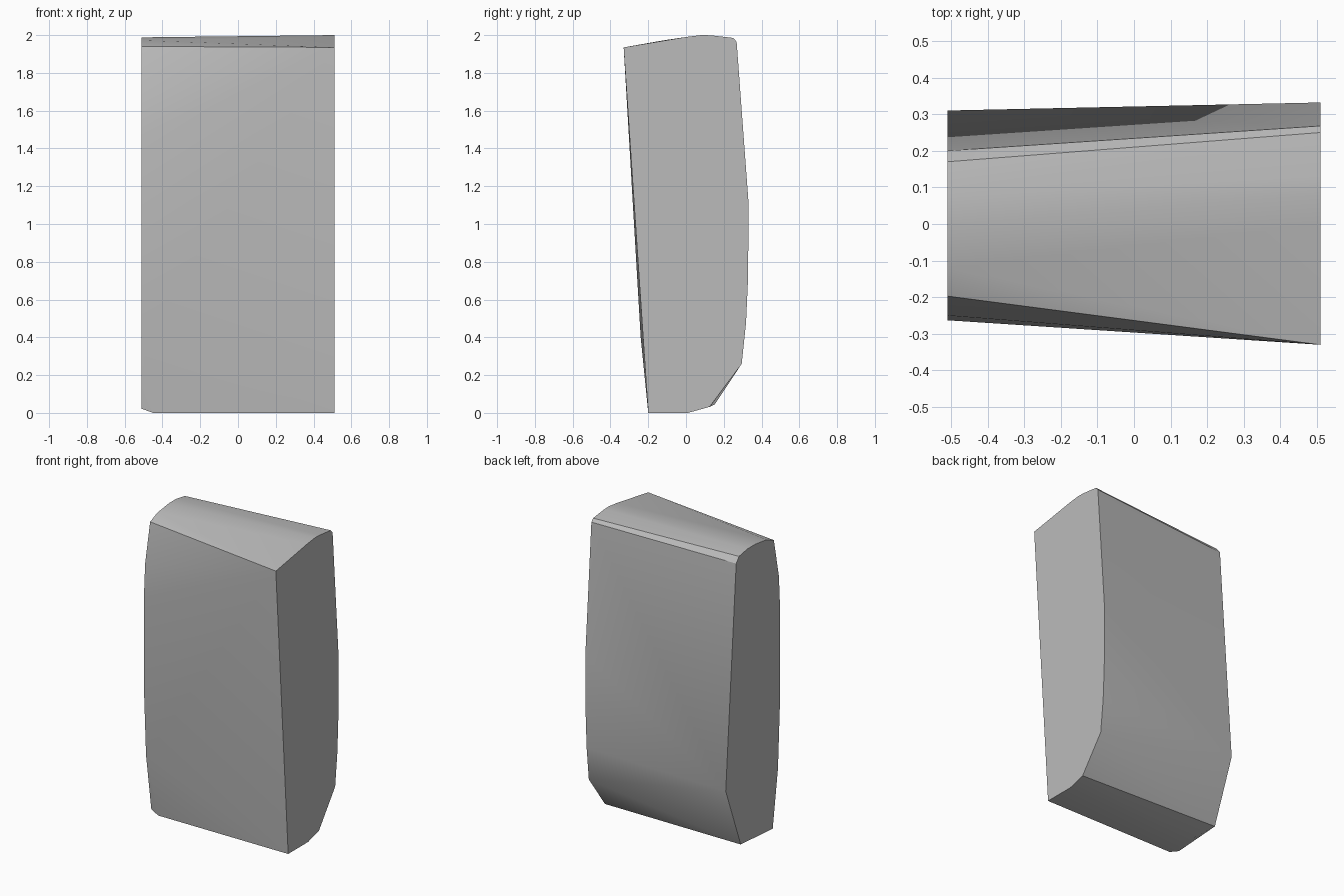
import bpy
import bmesh
import math

cube = bpy.data.objects.get("Cube")
if cube:
    bpy.data.objects.remove(cube, do_unlink=True)

# Plain grey stone colour
grey = bpy.data.materials.new("plain_grey")
grey.use_nodes = True
colour = (0.5, 0.5, 0.5, 1.0)
grey.diffuse_color = colour
grey.node_tree.nodes["Principled BSDF"].inputs["Base Color"].default_value = colour

# End outlines as (y, z), running over the top, down the back and up the front
HALF = 0.51
left_end = [(-0.33, 1.935), (0.0, 1.99), (0.08, 2.0), (0.13, 1.999),
            (0.25, 1.985), (0.268, 1.965), (0.332, 1.1), (0.328, 0.7),
            (0.318, 0.48), (0.295, 0.26), (0.125, 0.032), (0.01, 0.0),
            (-0.2, 0.0)]
right_end = [(-0.197, 1.94), (-0.12, 1.972), (0.0, 1.988), (0.08, 1.988),
             (0.17, 1.972), (0.2, 1.935), (0.31, 0.46), (0.152, 0.045),
             (-0.185, 0.022), (-0.24, 0.4), (-0.262, 0.85),
             (-0.263, 1.45), (-0.25, 1.68)]

# Tapered block: a skin stretched over both ends and one chipped bottom corner
bm = bmesh.new()
for x, outline in ((HALF, left_end), (-HALF, right_end)):
    for y, z in outline:
        bm.verts.new((x, y, z))
for y in (-0.2, 0.0):
    bm.verts.new((-0.45, y, 0.0))
hull = bmesh.ops.convex_hull(bm, input=bm.verts)
loose = [v for v in hull["geom_interior"] if isinstance(v, bmesh.types.BMVert)]
bmesh.ops.delete(bm, geom=loose, context='VERTS')
bmesh.ops.dissolve_limit(bm, angle_limit=math.radians(0.5),
                         verts=bm.verts, edges=bm.edges)
bmesh.ops.recalc_face_normals(bm, faces=bm.faces)

mesh = bpy.data.meshes.new("stone_block")
bm.to_mesh(mesh)
bm.free()
mesh.materials.append(grey)
block = bpy.data.objects.new("stone_block", mesh)
bpy.context.collection.objects.link(block)

# Soft faces, crisp corners
bpy.ops.object.select_all(action='DESELECT')
block.select_set(True)
bpy.context.view_layer.objects.active = block
bpy.ops.object.shade_smooth_by_angle(angle=math.radians(30))
